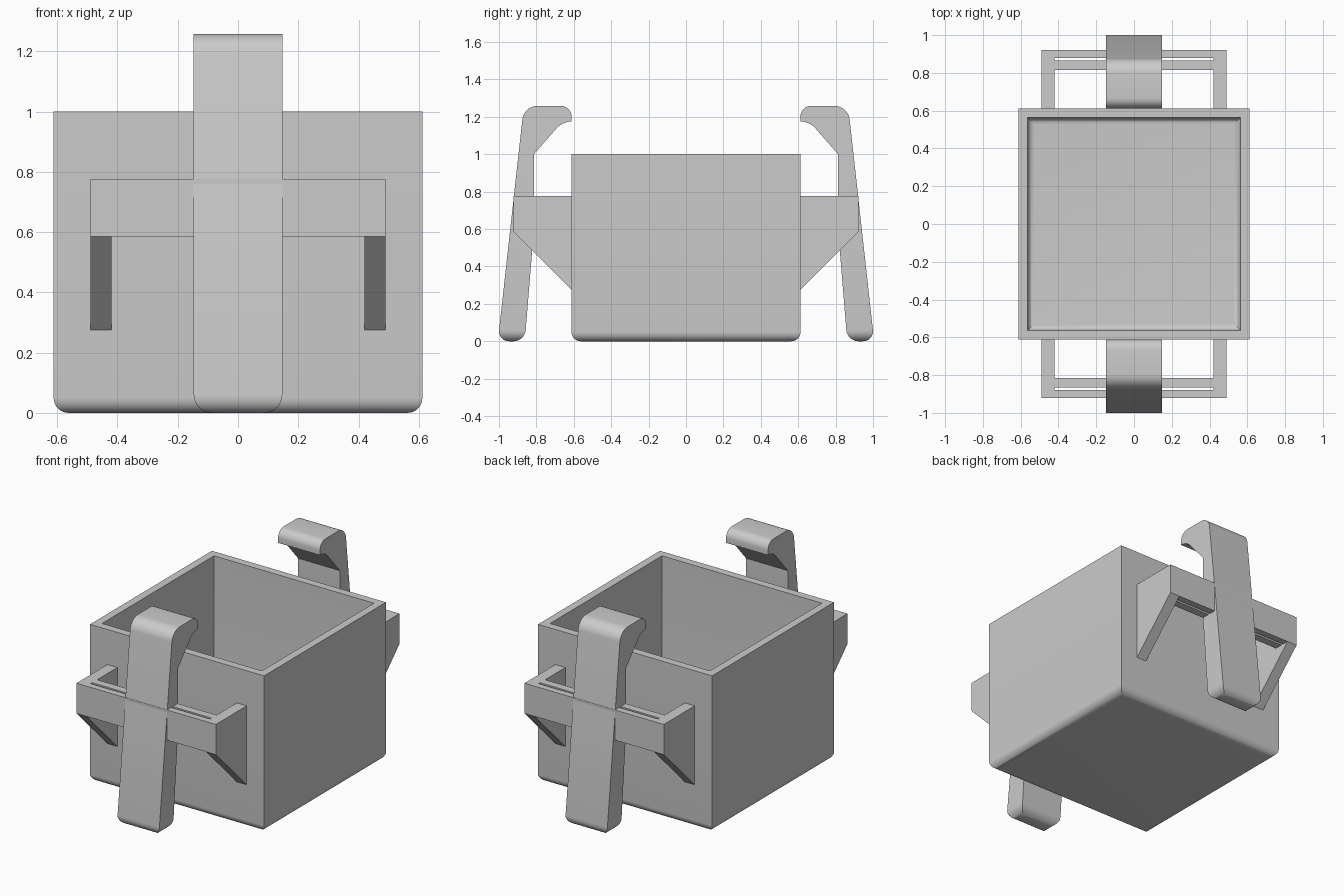
import bpy, bmesh, math

if "Cube" in bpy.data.objects:
    bpy.data.objects.remove(bpy.data.objects["Cube"])

grey = bpy.data.materials.new("plain_grey")
grey.diffuse_color = (0.6, 0.6, 0.6, 1)
grey.use_nodes = True
grey.node_tree.nodes["Principled BSDF"].inputs["Base Color"].default_value = grey.diffuse_color


def finish(bm, name):
    bmesh.ops.recalc_face_normals(bm, faces=bm.faces)
    me = bpy.data.meshes.new(name)
    bm.to_mesh(me)
    bm.free()
    ob = bpy.data.objects.new(name, me)
    bpy.context.collection.objects.link(ob)
    me.materials.append(grey)
    bpy.ops.object.select_all(action='DESELECT')
    bpy.context.view_layer.objects.active = ob
    ob.select_set(True)
    bpy.ops.object.shade_smooth_by_angle(angle=math.radians(30))
    return ob


def round_edges(bm, edges, radius):
    bmesh.ops.bevel(bm, geom=edges, offset=radius, segments=8,
                    profile=0.5, affect='EDGES', clamp_overlap=True)


def edges_at(bm, z):
    return [e for e in bm.edges if all(abs(v.co.z - z) < 1e-4 for v in e.verts)]


def prism(points, x0, x1, side):
    """Extrude a (y, z) profile along x; side = 1 back, -1 front."""
    bm = bmesh.new()
    rings = [[bm.verts.new((x, side * y, z)) for y, z in points] for x in (x0, x1)]
    n = len(points)
    for r in rings:
        bm.faces.new(r)
    long_edges = []
    for i in range(n):
        j = (i + 1) % n
        bm.faces.new((rings[0][i], rings[0][j], rings[1][j], rings[1][i]))
    for i in range(n):
        long_edges.append(bm.edges.get((rings[0][i], rings[1][i])))
    bmesh.ops.recalc_face_normals(bm, faces=bm.faces)
    return bm, long_edges


# Open box: rounded bottom rim, hollow with a rounded floor
HALF, WALL, FLOOR = 0.612, 0.07, 0.07
bm = bmesh.new()
bmesh.ops.create_cube(bm, size=1)
for v in bm.verts:
    v.co = (v.co.x * 2 * HALF, v.co.y * 2 * HALF, v.co.z + 0.5)
top = max(bm.faces, key=lambda f: f.calc_center_median().z)
bmesh.ops.inset_region(bm, faces=[top], thickness=WALL)
ext = bmesh.ops.extrude_discrete_faces(bm, faces=[top])
for v in ext['faces'][0].verts:
    v.co.z = FLOOR
round_edges(bm, edges_at(bm, FLOOR), 0.035)
round_edges(bm, edges_at(bm, 0), 0.05)
finish(bm, "box")

lever = [(1.006, 0), (0.867, 1.258), (0.612, 1.258), (0.612, 1.175),
         (0.66, 1.175), (0.813, 1.0), (0.813, 0.6), (0.862, 0)]
arm = [(HALF - 0.01, 0.777), (0.922, 0.777), (0.922, 0.585),
       (HALF, 0.275), (HALF - 0.01, 0.275)]

for side, label in ((-1, "front"), (1, "back")):
    # Clip lever with hooked top and rounded foot
    bm, le = prism(lever, -0.147, 0.147, side)
    round_edges(bm, [le[1]], 0.07)
    hook = [e for e in bm.edges if abs(e.verts[0].co.x - e.verts[1].co.x) > 0.2
            and all(abs(abs(v.co.y) - 0.612) < 1e-4 and v.co.z > 1.2 for v in e.verts)
            ]
    round_edges(bm, hook, 0.055)
    notch = [e for e in bm.edges if abs(e.verts[0].co.x - e.verts[1].co.x) > 0.2
             and all(abs(abs(v.co.y) - 0.66) < 1e-4 and abs(v.co.z - 1.175) < 1e-4
                     for v in e.verts)]
    round_edges(bm, notch, 0.045)
    round_edges(bm, edges_at(bm, 0), 0.06)
    finish(bm, label + "_clip_lever")

    # Bracket arms on both sides of the lever
    for s, hand in ((-1, "left"), (1, "right")):
        bm, _ = prism(arm, s * 0.42, s * 0.49, side)
        finish(bm, f"{label}_{hand}_bracket_arm")

    # Two cross bars with a narrow slot between them
    for name, y0, y1 in (("outer", 0.88, 0.922), ("inner", 0.815, 0.865)):
        bar = [(y0, 0.585), (y1, 0.585), (y1, 0.777), (y0, 0.777)]
        bm, _ = prism(bar, -0.42, 0.42, side)
        finish(bm, f"{label}_{name}_bar")
